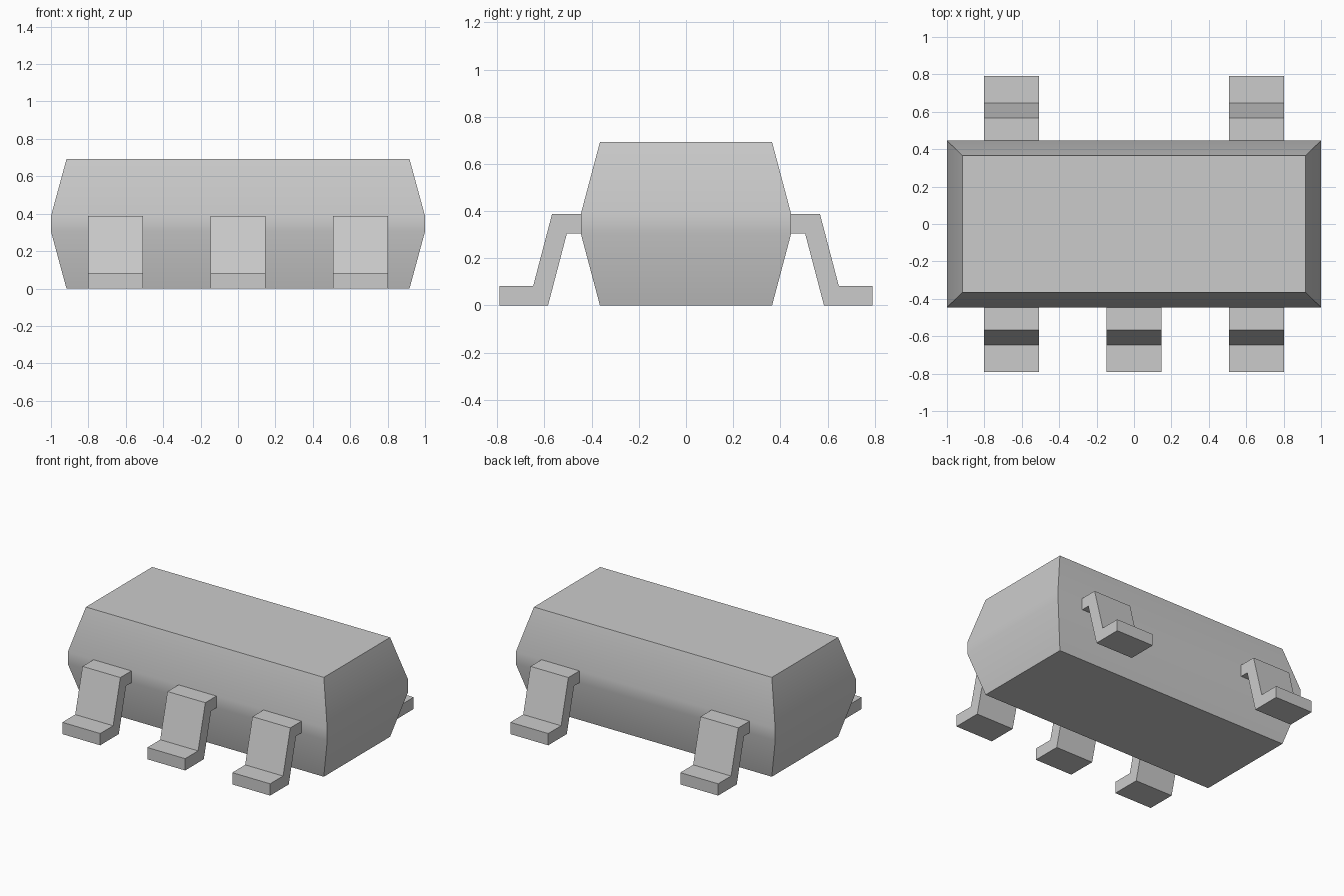
import bpy, bmesh, math

cube = bpy.data.objects.get("Cube")
if cube:
    bpy.data.objects.remove(cube, do_unlink=True)

GREY = (0.6, 0.6, 0.6, 1)
grey = bpy.data.materials.new("light grey")
grey.use_nodes = True
grey.diffuse_color = GREY
grey.node_tree.nodes["Principled BSDF"].inputs["Base Color"].default_value = GREY


def finish(name, bm, smooth=False):
    bmesh.ops.recalc_face_normals(bm, faces=bm.faces)
    mesh = bpy.data.meshes.new(name)
    bm.to_mesh(mesh)
    bm.free()
    mesh.materials.append(grey)
    obj = bpy.data.objects.new(name, mesh)
    bpy.context.collection.objects.link(obj)
    if smooth:
        bpy.ops.object.select_all(action="DESELECT")
        obj.select_set(True)
        bpy.context.view_layer.objects.active = obj
        bpy.ops.object.shade_smooth_by_angle(angle=math.radians(30))
    return obj


def loft(bm, rings):
    """Skin matching closed loops of points and cap both ends."""
    loops = [[bm.verts.new(p) for p in ring] for ring in rings]
    n = len(loops[0])
    for low, high in zip(loops, loops[1:]):
        for i in range(n):
            j = (i + 1) % n
            bm.faces.new((low[i], low[j], high[j], high[i]))
    bm.faces.new(loops[0][::-1])
    bm.faces.new(loops[-1])


# Package body: rectangular rings, widest at the narrow belt
def rectangle(x, y, z):
    return [(-x, -y, z), (x, -y, z), (x, y, z), (-x, y, z)]


body = bmesh.new()
loft(body, [rectangle(0.917, 0.365, 0), rectangle(1, 0.446, 0.305),
            rectangle(1, 0.446, 0.387), rectangle(0.917, 0.365, 0.692)])
finish("package_body", body, smooth=True)

# Gull-wing leads: one side profile (outward, up), extruded across the width
PROFILE = [(0.44, 0.387), (0.568, 0.387), (0.648, 0.082), (0.79, 0.082),
           (0.79, 0), (0.585, 0), (0.505, 0.305), (0.44, 0.305)]
HALF_WIDTH = 0.146


def lead(name, x, side):
    bm = bmesh.new()
    loft(bm, [[(x + dx, side * out, z) for out, z in PROFILE]
              for dx in (-HALF_WIDTH, HALF_WIDTH)])
    finish(name, bm)


PITCH = 0.655
for label, x in (("right", -PITCH), ("middle", 0), ("left", PITCH)):
    lead("front_lead_" + label, x, -1)
    if x:
        lead("back_lead_" + label, x, 1)
